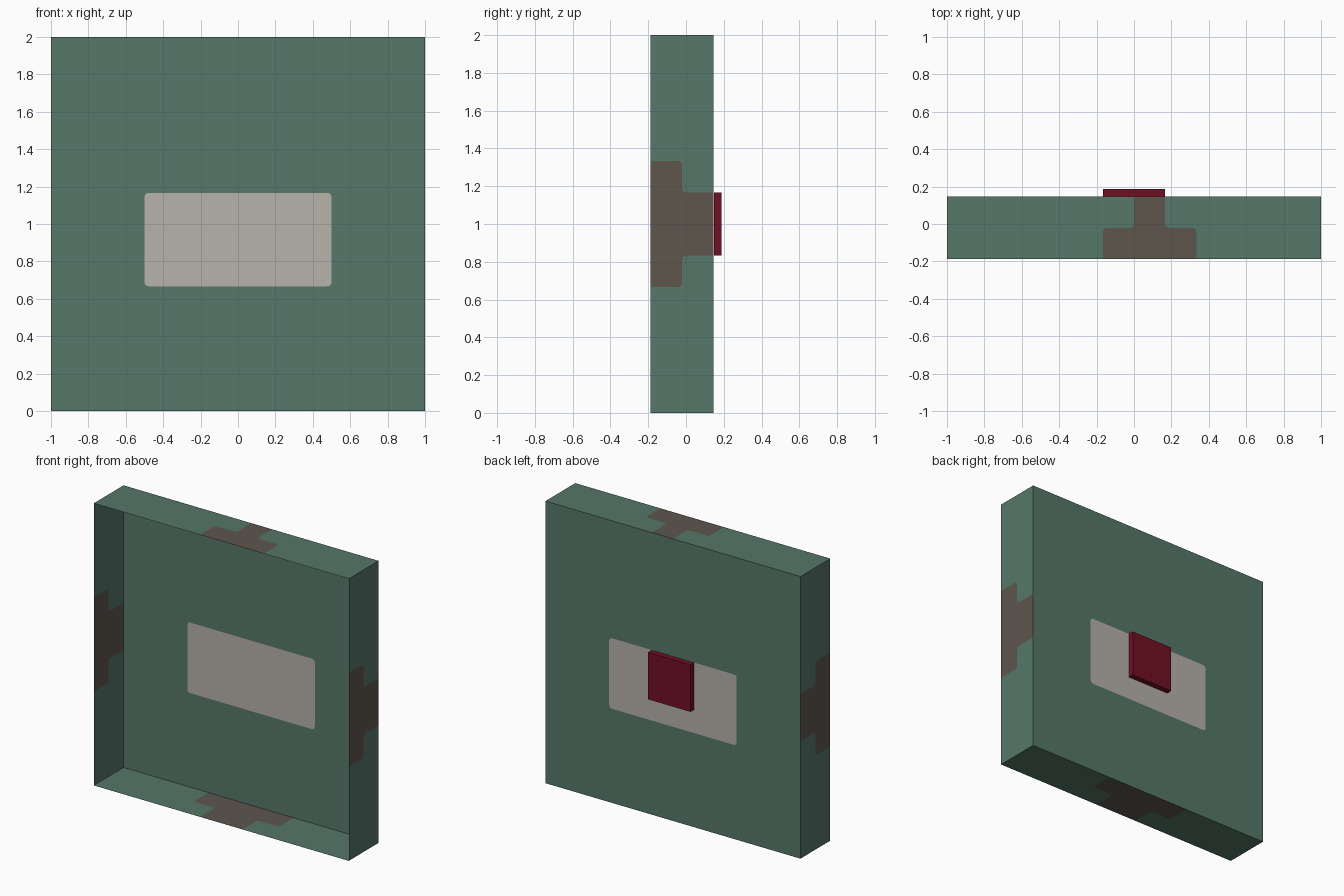
import bpy, bmesh
from mathutils import Vector

if "Cube" in bpy.data.objects:
    bpy.data.objects.remove(bpy.data.objects["Cube"], do_unlink=True)


def material(name, rgb):
    m = bpy.data.materials.new(name)
    m.use_nodes = True
    m.diffuse_color = (*rgb, 1)
    m.node_tree.nodes["Principled BSDF"].inputs["Base Color"].default_value = (*rgb, 1)
    return m


GREEN = material("muted green", (0.093, 0.184, 0.141))
BROWN = material("grey brown", (0.112, 0.093, 0.076))
PALE = material("pale stone", (0.474, 0.445, 0.407))
RED = material("dark red", (0.165, 0.005, 0.017))

FRONT, MIDDLE, BACK = -0.1875, -0.021, 0.146
THIRD, SIXTH = 1 / 3, 1 / 6


def round_corner(before, corner, after, radius=0.025, steps=4):
    """Points of a small curve that replaces a corner."""
    p, c, q = (Vector(v) for v in (before, corner, after))
    a = c + (p - c).normalized() * radius
    b = c + (q - c).normalized() * radius
    ts = [i / steps for i in range(steps + 1)]
    return [tuple(a * (1 - t) ** 2 + c * 2 * t * (1 - t) + b * t * t) for t in ts]


def finish(name, bm, mats, outward=None):
    if outward:
        bm.normal_update()
        wrong = [f for f in bm.faces if f.normal.dot(Vector(outward)) < 0]
        bmesh.ops.reverse_faces(bm, faces=wrong)
    mesh = bpy.data.meshes.new(name)
    bm.to_mesh(mesh)
    bm.free()
    for m in mats:
        mesh.materials.append(m)
    obj = bpy.data.objects.new(name, mesh)
    bpy.context.collection.objects.link(obj)
    return obj


def wall(name, place, at_front, at_back, outward):
    """Thin wall with a stepped brown patch from its front edge to its back edge."""
    bm = bmesh.new()
    sides = []
    for f, b in zip(at_front, at_back):
        pts = [(f, FRONT), (f, MIDDLE), (b, MIDDLE), (b, BACK)]
        path = [pts[0], *round_corner(*pts[:3]), *round_corner(*pts[1:]), pts[3]]
        sides.append([bm.verts.new(place(s, y)) for s, y in path])
    low, high = sides
    for end, path in ((-1, low), (1, high)):
        corners = [bm.verts.new(place(end, y)) for y in (BACK, FRONT)]
        bm.faces.new(path + corners)
    bm.faces.new(low + high[::-1]).material_index = 1
    finish(name, bm, [GREEN, BROWN], outward)


# Four walls of the open tray
for name, x in (("left_wall", 1), ("right_wall", -1)):
    wall(name, lambda s, y, x=x: (x, y, s + 1),
         (-THIRD, THIRD), (-SIXTH, SIXTH), (x, 0, 0))
wall("top_wall", lambda s, y: (s, y, 2), (-SIXTH, THIRD), (0, SIXTH), (0, 0, 1))
wall("bottom_wall", lambda s, y: (s, y, 0), (-SIXTH, SIXTH), (-THIRD, THIRD), (0, 0, -1))


# Back panel with a rounded pale patch cut into it
def loop(bm, points):
    verts = [bm.verts.new((x, BACK, z)) for x, z in points]
    edges = [bm.edges.new((v, verts[i - 1])) for i, v in enumerate(verts)]
    return verts, edges


bm = bmesh.new()
rect = [(-0.5, 0.667), (0.5, 0.667), (0.5, 1.167), (-0.5, 1.167)]
rounded = []
for i in range(4):
    rounded += round_corner(rect[i - 1], rect[i], rect[(i + 1) % 4])
outer = loop(bm, [(-1, 0), (1, 0), (1, 2), (-1, 2)])
inner = loop(bm, rounded)
bmesh.ops.triangle_fill(bm, edges=outer[1] + inner[1], use_beauty=True)
bm.faces.new(inner[0]).material_index = 1
finish("back_panel", bm, [GREEN, PALE], (0, 1, 0))

# Raised red block on the back
bm = bmesh.new()
bmesh.ops.create_cube(bm, size=1)
bmesh.ops.scale(bm, verts=bm.verts, vec=(THIRD, 0.1875 - BACK - 0.001, THIRD))
bmesh.ops.translate(bm, verts=bm.verts, vec=(0, (0.1885 + BACK) / 2, 1))
finish("back_block", bm, [RED])
